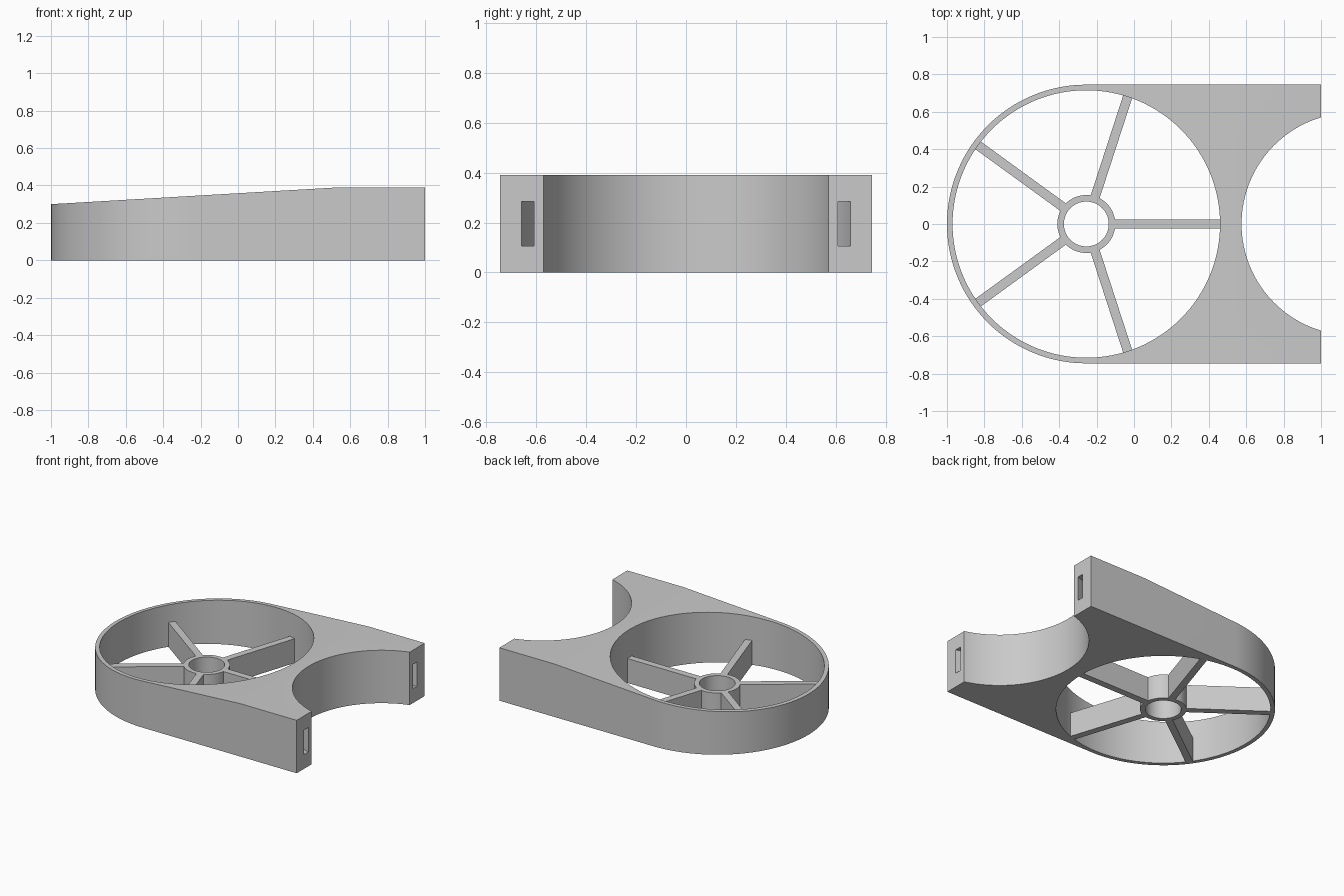
import bpy, bmesh, math
from mathutils import Vector, Matrix

cube = bpy.data.objects.get("Cube")
if cube:
    bpy.data.objects.remove(cube, do_unlink=True)

grey = bpy.data.materials.new("light grey plastic")
grey.use_nodes = True
colour = (0.59, 0.59, 0.59, 1)
grey.diffuse_color = colour
grey.node_tree.nodes["Principled BSDF"].inputs["Base Color"].default_value = colour

FAN_X = -0.255      # centre of the large opening
NOTCH_X = 1.17      # centre of the round notch
HEIGHT = 0.39
SPOKE_H = 0.18


def finish(name, bm):
    bmesh.ops.recalc_face_normals(bm, faces=bm.faces[:])
    mesh = bpy.data.meshes.new(name)
    bm.to_mesh(mesh)
    bm.free()
    mesh.materials.append(grey)
    obj = bpy.data.objects.new(name, mesh)
    bpy.context.collection.objects.link(obj)
    return obj


def arc(cx, radius, start, end, steps):
    angles = [math.radians(start + (end - start) * i / steps) for i in range(steps + 1)]
    return [(cx + radius * math.cos(a), radius * math.sin(a)) for a in angles]


def prism(points, z0, z1):
    bm = bmesh.new()
    face = bm.faces.new([bm.verts.new((x, y, z0)) for x, y in points])
    top = bmesh.ops.extrude_face_region(bm, geom=[face])["geom"]
    verts = [v for v in top if isinstance(v, bmesh.types.BMVert)]
    bmesh.ops.translate(bm, verts=verts, vec=(0, 0, z1 - z0))
    return bm


def cylinder(name, cx, radius, z0, z1):
    return finish(name, prism(arc(cx, radius, 0, 360, 128)[:-1], z0, z1))


def ring(name, cx, inner, outer, z0, z1, steps=128):
    bm = bmesh.new()
    section = [(inner, z0), (outer, z0), (outer, z1), (inner, z1)]
    verts = [bm.verts.new((r, 0, z)) for r, z in section]
    edges = [bm.edges.new((verts[i], verts[(i + 1) % 4])) for i in range(4)]
    bmesh.ops.spin(bm, geom=verts + edges, cent=(0, 0, 0), axis=(0, 0, 1),
                   angle=math.tau, steps=steps, use_merge=True)
    bmesh.ops.remove_doubles(bm, verts=bm.verts[:], dist=0.0001)
    bmesh.ops.translate(bm, verts=bm.verts[:], vec=(cx, 0, 0))
    return finish(name, bm)


def cut(obj, cutter):
    cutter.hide_render = True
    mod = obj.modifiers.new("cut", 'BOOLEAN')
    mod.operation = 'DIFFERENCE'
    mod.solver = 'EXACT'
    mod.object = cutter
    bpy.context.view_layer.objects.active = obj
    bpy.ops.object.modifier_apply(modifier=mod.name)
    bpy.data.objects.remove(cutter, do_unlink=True)


def smooth(obj):
    bpy.ops.object.select_all(action='DESELECT')
    obj.select_set(True)
    bpy.context.view_layer.objects.active = obj
    bpy.ops.object.shade_smooth_by_angle(angle=math.radians(30))


# Body: round at one end, square at the other, with a top sloping to the round end
outline = [(1, 0.745)] + arc(FAN_X, 0.745, 90, 270, 64) + [(1, -0.745)]
bm = prism(outline, 0, HEIGHT)
cut_edges = bmesh.ops.bisect_plane(
    bm, geom=bm.verts[:] + bm.edges[:] + bm.faces[:],
    plane_co=(0.54, 0, HEIGHT), plane_no=Vector((-0.09, 0, 1.54)).normalized(),
    clear_outer=True)["geom_cut"]
bmesh.ops.holes_fill(bm, edges=[e for e in bm.edges if e.is_boundary], sides=0)
body = finish("body", bm)

# Large opening, round notch and the strap channel curving around the notch
cut(body, cylinder("opening_cutter", FAN_X, 0.715, -0.1, 0.6))
cut(body, cylinder("notch_cutter", NOTCH_X, 0.595, -0.1, 0.6))
cut(body, ring("strap_channel_cutter", NOTCH_X, 0.633, 0.68, 0.105, 0.285))
smooth(body)

# Hub
hub = ring("hub", FAN_X, 0.12, 0.155, 0, SPOKE_H, 64)
smooth(hub)

# Five spokes from the hub to the rim
for i in range(5):
    bm = prism([(0.14, -0.025), (0.727, -0.025), (0.727, 0.025), (0.14, 0.025)], 0, SPOKE_H)
    place = Matrix.Translation((FAN_X, 0, 0)) @ Matrix.Rotation(math.tau * i / 5, 4, 'Z')
    bmesh.ops.transform(bm, matrix=place, verts=bm.verts[:])
    finish(f"spoke_{i + 1}", bm)
